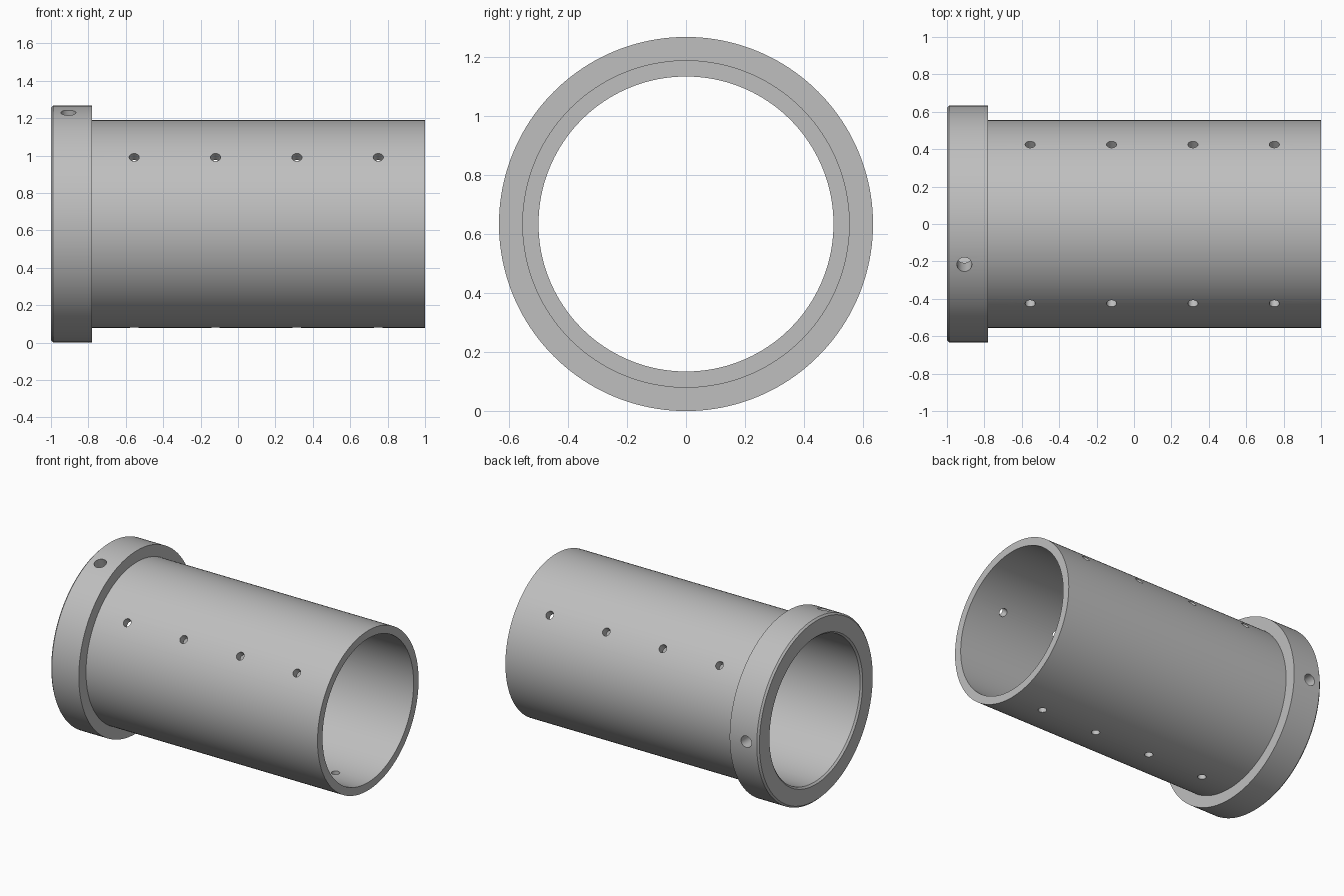
import bpy, bmesh, math
from mathutils import Matrix, Vector

cube = bpy.data.objects.get("Cube")
if cube:
    bpy.data.objects.remove(cube, do_unlink=True)

AXIS_Z = 0.634
FLANGE_R, TUBE_R, BORE_R = 0.634, 0.555, 0.50
FLANGE_X = -0.78
CHAMFER = 0.012

steel = bpy.data.materials.new("satin_grey")
steel.use_nodes = True
grey = (0.52, 0.52, 0.52, 1)
steel.diffuse_color = grey
steel.node_tree.nodes["Principled BSDF"].inputs["Base Color"].default_value = grey


def make_object(name, bm):
    bmesh.ops.recalc_face_normals(bm, faces=bm.faces)
    mesh = bpy.data.meshes.new(name)
    bm.to_mesh(mesh)
    bm.free()
    mesh.materials.append(steel)
    obj = bpy.data.objects.new(name, mesh)
    bpy.context.collection.objects.link(obj)
    return obj


def lathe(name, profile, sides=160):
    """Solid of revolution about the long axis from (x, radius) stations."""
    bm = bmesh.new()
    rings = []
    for x, r in profile:
        rings.append([bm.verts.new((x, r * math.cos(math.tau * i / sides),
                                    AXIS_Z + r * math.sin(math.tau * i / sides)))
                      for i in range(sides)])
    for a, b in zip(rings, rings[1:]):
        for i in range(sides):
            j = (i + 1) % sides
            bm.faces.new((a[i], a[j], b[j], b[i]))
    bm.faces.new(rings[0])
    bm.faces.new(rings[-1])
    return make_object(name, bm)


def radial_frame(x, degrees, distance):
    """Matrix whose local z points outward; 0 degrees is +y, 90 is up."""
    a = math.radians(degrees)
    out = Vector((0, math.cos(a), math.sin(a)))
    turn = out.to_track_quat('Z', 'Y').to_matrix().to_4x4()
    return Matrix.Translation(Vector((x, 0, AXIS_Z)) + out * distance) @ turn


def flat_cutter(degrees, distance, half_width):
    """Block that mills a flat along the whole tube."""
    a = math.radians(degrees)
    out = Vector((0, math.cos(a), math.sin(a)))
    side = Vector((0, -out.z, out.y))
    centre = Vector((0, 0, AXIS_Z))
    bm = bmesh.new()
    bmesh.ops.create_cube(bm, size=2)
    for v in bm.verts:
        x, s, h = v.co
        v.co = (centre + Vector((x * 1.2, 0, 0)) + side * s * half_width
                + out * (distance + 0.1 * (h + 1)))
    return make_object("flat_cutter", bm)


def hole_cutter(x, degrees, radius):
    """Drill through one wall."""
    bm = bmesh.new()
    bmesh.ops.create_cone(bm, cap_ends=True, segments=48, radius1=radius,
                          radius2=radius, depth=0.4,
                          matrix=radial_frame(x, degrees, 0.56))
    return make_object("hole_cutter", bm)


def combine(target, tool, operation='DIFFERENCE'):
    mod = target.modifiers.new("combine", 'BOOLEAN')
    mod.operation = operation
    mod.solver = 'EXACT'
    mod.object = tool
    bpy.context.view_layer.objects.active = target
    bpy.ops.object.modifier_apply(modifier=mod.name)
    bpy.data.objects.remove(tool, do_unlink=True)


# Tube with two upper recessed flats and a shallow bottom flat
sleeve = lathe("flanged_sleeve", [(-0.9, TUBE_R), (1, TUBE_R)])
for angle in (40, 140):
    combine(sleeve, flat_cutter(angle, 0.536, 0.109))
combine(sleeve, flat_cutter(-90, 0.546, 0.2))

# End flange with a chamfered outer rim
flange = lathe("flange", [(-1, FLANGE_R - CHAMFER), (-1 + CHAMFER, FLANGE_R),
                          (FLANGE_X, FLANGE_R)])
combine(sleeve, flange, 'UNION')

# Bore, chamfered at the flange end
combine(sleeve, lathe("bore_cutter", [(-1.1, BORE_R + CHAMFER), (-1, BORE_R + CHAMFER),
                                      (-1 + CHAMFER, BORE_R), (1.1, BORE_R)]))

# Rows of small holes in each flat
for angle in (40, 140, -90):
    for i in range(4):
        combine(sleeve, hole_cutter(-0.555 + 0.435 * i, angle, 0.027))

# Two larger holes in the flange
for angle in (110, 0):
    combine(sleeve, hole_cutter(-0.907, angle, 0.04))

# Smooth round walls, crisp machined edges
bpy.ops.object.select_all(action='DESELECT')
sleeve.select_set(True)
bpy.context.view_layer.objects.active = sleeve
bpy.ops.object.shade_smooth_by_angle(angle=math.radians(9))
